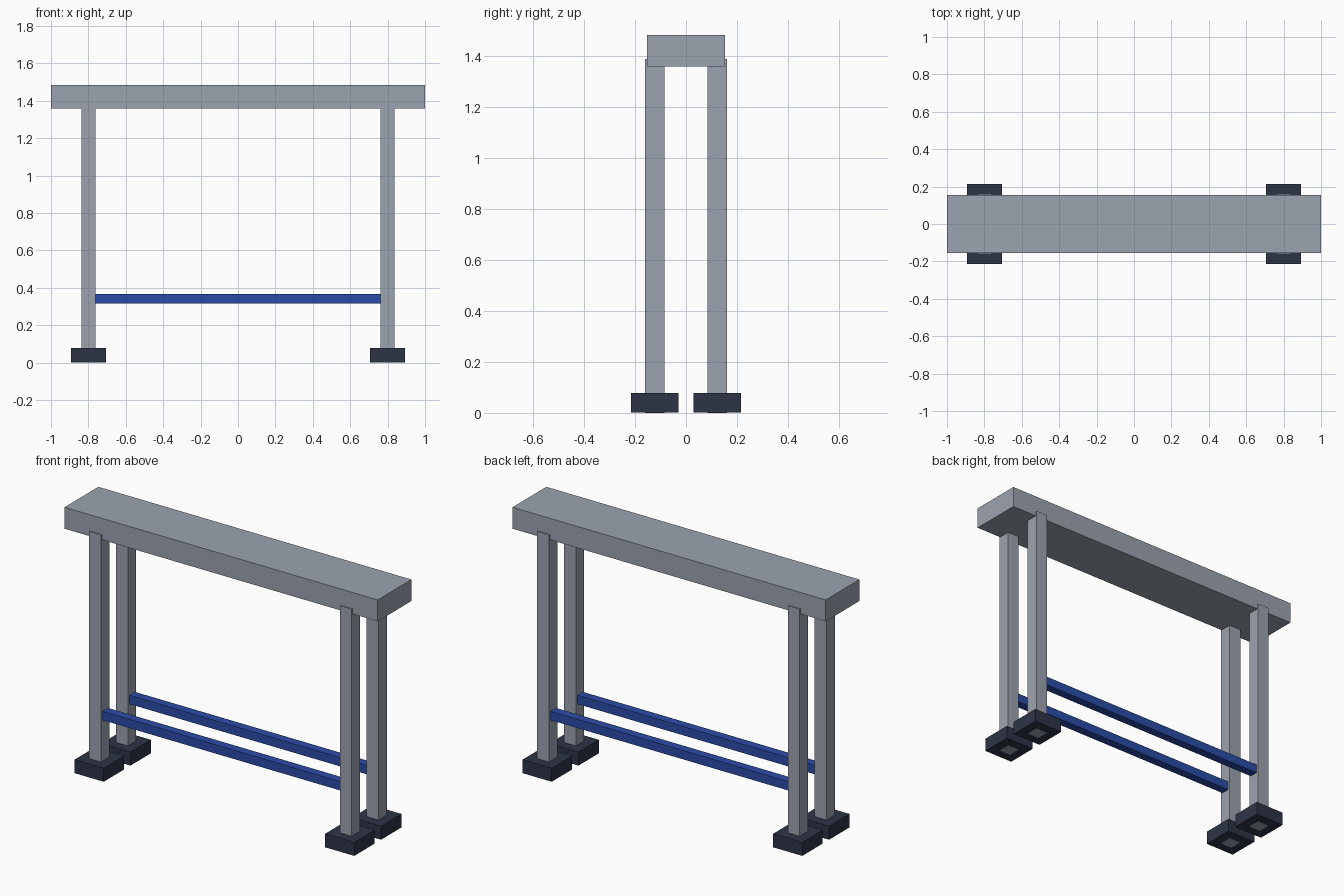
import bpy

if "Cube" in bpy.data.objects:
    bpy.data.objects.remove(bpy.data.objects["Cube"], do_unlink=True)


def material(name, rgb):
    """Flat material from 0-255 display colour, converted to linear."""
    lin = [((c / 255 + 0.055) / 1.055) ** 2.4 for c in rgb]
    mat = bpy.data.materials.new(name)
    mat.use_nodes = True
    mat.diffuse_color = (*lin, 1)
    bsdf = mat.node_tree.nodes["Principled BSDF"]
    bsdf.inputs["Base Color"].default_value = (*lin, 1)
    return mat


def box(name, center_xy, size_xy, bottom, top, mat):
    """Box standing between two heights."""
    x, y = center_xy
    bpy.ops.mesh.primitive_cube_add(size=1, location=(x, y, (bottom + top) / 2))
    obj = bpy.context.object
    obj.name = name
    obj.scale = (*size_xy, top - bottom)
    bpy.ops.object.transform_apply(location=False, rotation=False, scale=True)
    obj.data.materials.append(mat)
    return obj


grey = material("grey steel", (156, 163, 175))
blue = material("blue paint", (43, 76, 168))
dark = material("dark rubber", (45, 52, 70))

leg_x, leg_y, leg_w = 0.8, 0.122, 0.076

# Top beam
box("top_beam", (0, 0), (2, 0.308), 1.36, 1.484, grey)

for y_sign, depth in ((-1, "front"), (1, "back")):
    y = y_sign * leg_y
    # Lower rail between the two legs of this side
    box(f"{depth}_rail", (0, y), (2 * leg_x - leg_w + 0.01, 0.05), 0.316, 0.367, blue)
    for x_sign, side in ((-1, "right"), (1, "left")):
        x = x_sign * leg_x
        # Leg runs through the foot block and slightly into the beam
        box(f"{depth}_{side}_leg", (x, y), (leg_w, leg_w), 0, 1.39, grey)
        box(f"{depth}_{side}_foot", (x, y), (0.186, 0.186), 0.001, 0.079, dark)
